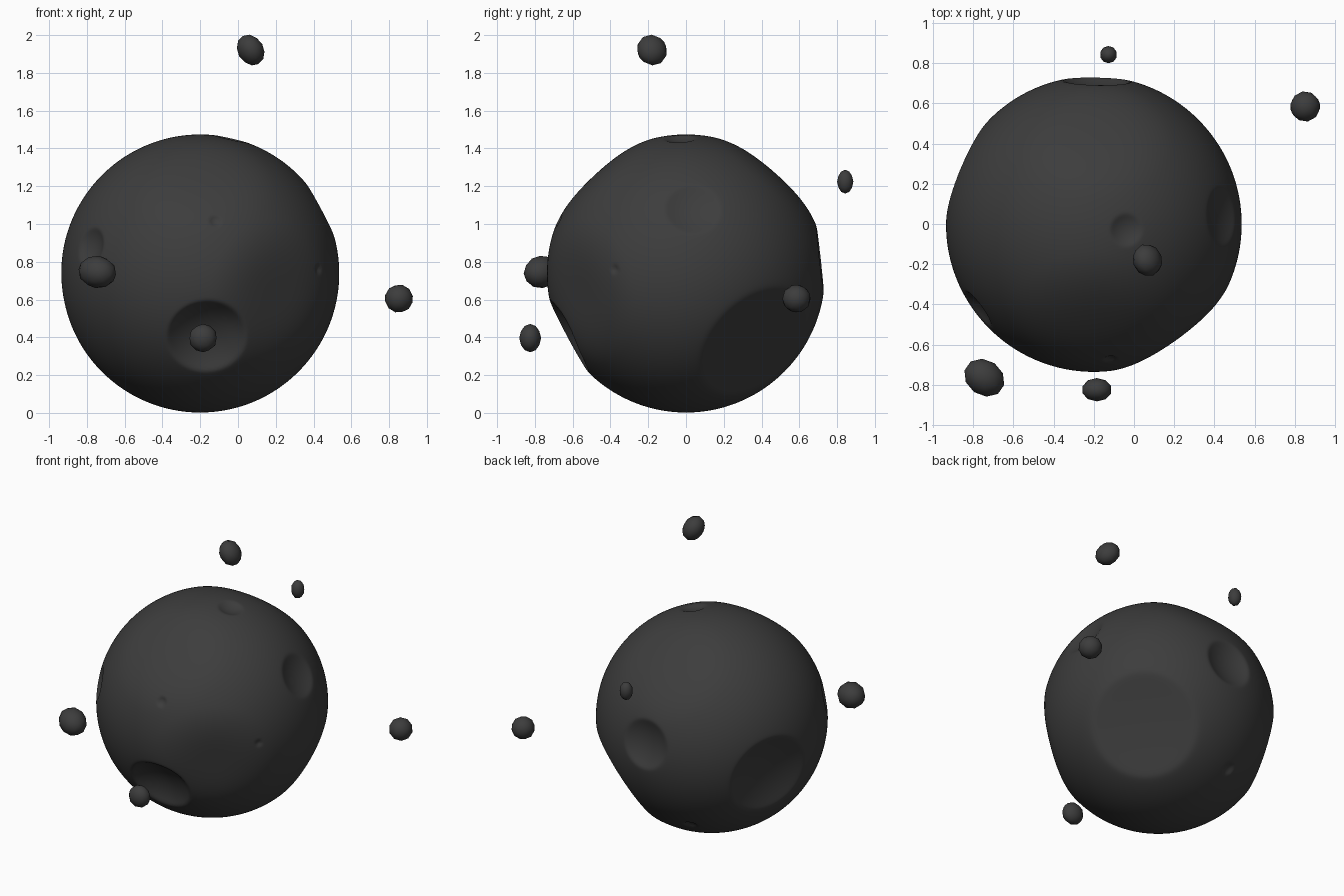
import bpy, bmesh, math
from mathutils import Vector, Matrix

cube = bpy.data.objects.get("Cube")
if cube:
    bpy.data.objects.remove(cube, do_unlink=True)

CENTRE = Vector((-0.2, 0, 0.738))
RADIUS = 0.736

# One dark stone colour for everything
stone = bpy.data.materials.new("charcoal_stone")
stone.use_nodes = True
colour = (0.046, 0.046, 0.046, 1)
stone.diffuse_color = colour
bsdf = stone.node_tree.nodes["Principled BSDF"]
bsdf.inputs["Base Color"].default_value = colour
bsdf.inputs["Roughness"].default_value = 0.9


def make_object(name, bm, angle):
    """Turn a bmesh into a smooth-shaded stone object."""
    mesh = bpy.data.meshes.new(name)
    bm.to_mesh(mesh)
    bm.free()
    mesh.materials.append(stone)
    obj = bpy.data.objects.new(name, mesh)
    bpy.context.collection.objects.link(obj)
    bpy.ops.object.select_all(action="DESELECT")
    obj.select_set(True)
    bpy.context.view_layer.objects.active = obj
    bpy.ops.object.shade_smooth_by_angle(angle=math.radians(angle))


# Bowl craters: direction, rim radius, depth below the rim plane
craters = [
    ((0.05, -0.88, -0.47), 0.21, 0.07),       # front
    ((0.63, 0.55, -0.55), 0.335, 0.015),      # large, back and low
    ((-0.90, 0.38, -0.19), 0.275, 0.05),      # large, opposite side
    ((0.02, 0.99, 0.11), 0.165, 0.04),        # back
    ((0.88, 0.05, 0.47), 0.145, 0.025),       # upper side
    ((-0.79, -0.58, 0.19), 0.105, 0.028),     # front corner
    ((0.22, -0.04, 0.97), 0.08, 0.02),        # top
    ((-0.24, 0.66, -0.71), 0.045, 0.015),     # small pits
    ((0.11, -0.92, 0.38), 0.034, 0.012),
    ((0.865, -0.52, 0.03), 0.025, 0.01),
]
# Broad soft dents: direction, angular spread in degrees, depth
dents = [
    ((0.57, -0.79, -0.15), 32, 0.045),
    ((0.0, 0.66, 0.75), 32, 0.025),
    ((0.0, -0.68, 0.73), 32, 0.025),
]


def bowl_depth(n, direction, rim, depth):
    """Depth of a spherical bowl under the surface, with a softened rim."""
    angle = n.angle(Vector(direction))
    if angle > 2 * math.asin(rim / RADIUS):
        return 0
    bowl = (rim ** 2 + depth ** 2) / (2 * depth)
    centre = math.sqrt(RADIUS ** 2 - rim ** 2) - depth + bowl
    inside = bowl ** 2 - (centre * math.sin(angle)) ** 2
    if inside <= 0:
        return 0
    d = RADIUS - centre * math.cos(angle) + math.sqrt(inside)
    soft = 0.04 * rim
    return (d + math.sqrt(d * d + soft * soft)) / 2


def dent_depth(n, direction, spread, depth):
    t = min(1, n.angle(Vector(direction)) / math.radians(spread))
    return depth * (1 + math.cos(math.pi * t)) / 2


# Asteroid body with its craters and dents pressed in
bm = bmesh.new()
bmesh.ops.create_icosphere(bm, subdivisions=7, radius=1)
for v in bm.verts:
    n = v.co.normalized()
    press = max(bowl_depth(n, *c) for c in craters) + sum(dent_depth(n, *d) for d in dents)
    v.co = CENTRE + n * (RADIUS - press)
make_object("asteroid_body", bm, 60)

# Floating rocks: name, centre, half sizes, rotation in degrees about y and z
rocks = [
    ("upper_rock", (0.067, -0.18, 1.921), (0.068, 0.082, 0.086), (-30, 20)),
    ("side_rock", (0.852, 0.585, 0.605), (0.076, 0.076, 0.075), (15, 10)),
    ("front_corner_rock", (-0.745, -0.765, 0.746), (0.108, 0.088, 0.086), (8, -35)),
    ("front_rock", (-0.185, -0.825, 0.396), (0.075, 0.058, 0.075), (0, 0)),
    ("back_rock", (-0.127, 0.843, 1.224), (0.043, 0.043, 0.063), (0, 0)),
]
for name, pos, size, (ry, rz) in rocks:
    bm = bmesh.new()
    bmesh.ops.create_icosphere(bm, subdivisions=2, radius=1)
    turn = (Matrix.Rotation(math.radians(rz), 4, "Z")
            @ Matrix.Rotation(math.radians(ry), 4, "Y"))
    bm.transform(Matrix.Translation(pos) @ turn @ Matrix.Diagonal((*size, 1)))
    make_object(name, bm, 60)
